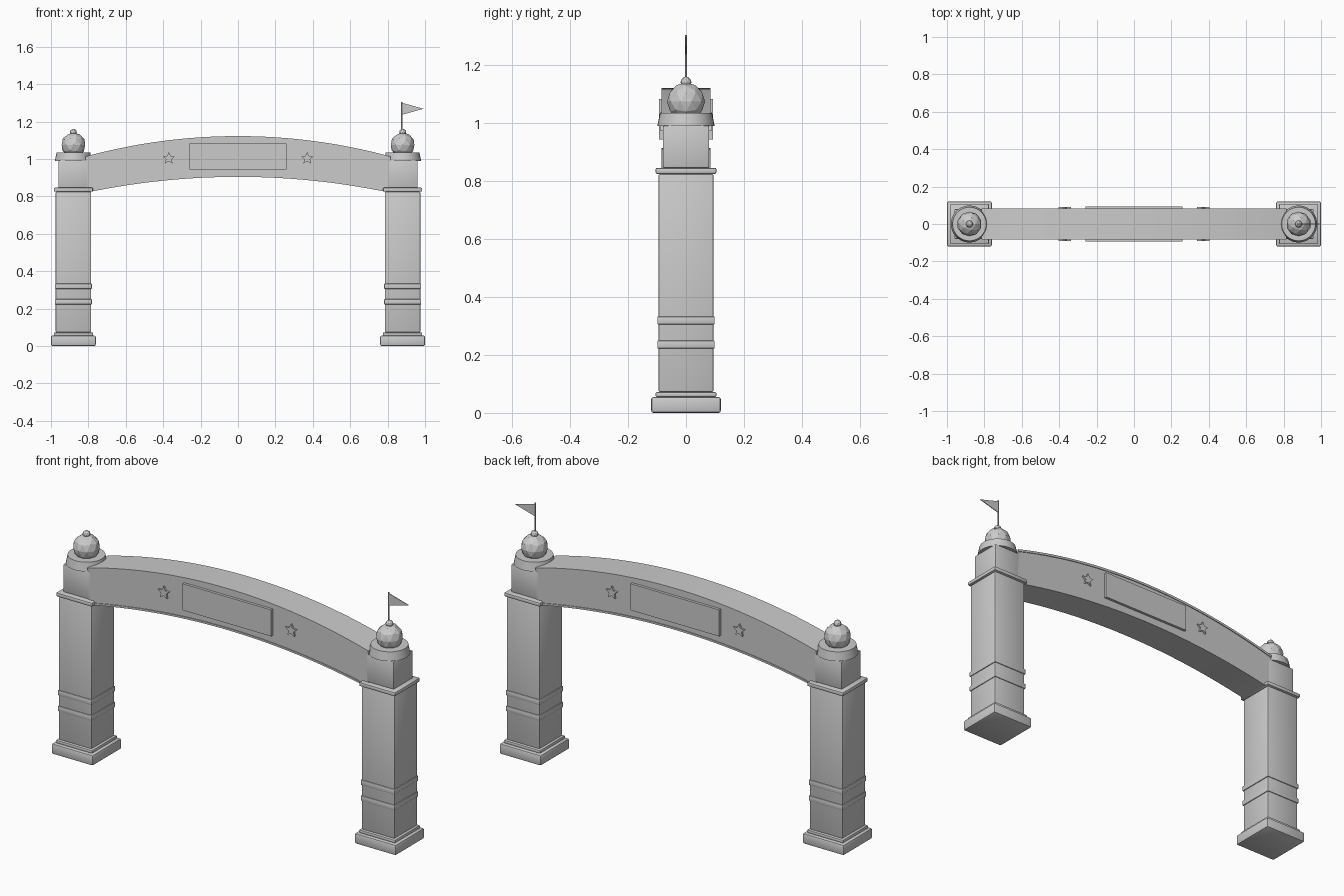
import bpy, bmesh
from math import sin, cos, pi, sqrt, radians

cube = bpy.data.objects.get("Cube")
if cube:
    bpy.data.objects.remove(cube, do_unlink=True)

stone = bpy.data.materials.new("light_grey")
stone.use_nodes = True
GREY = (0.6, 0.6, 0.6, 1)
stone.diffuse_color = GREY
stone.node_tree.nodes["Principled BSDF"].inputs["Base Color"].default_value = GREY


def finish(name, bm, smooth=False):
    bmesh.ops.recalc_face_normals(bm, faces=bm.faces)
    mesh = bpy.data.meshes.new(name)
    bm.to_mesh(mesh)
    bm.free()
    mesh.materials.append(stone)
    obj = bpy.data.objects.new(name, mesh)
    bpy.context.collection.objects.link(obj)
    if smooth:
        bpy.ops.object.select_all(action='DESELECT')
        obj.select_set(True)
        bpy.context.view_layer.objects.active = obj
        bpy.ops.object.shade_smooth_by_angle(angle=radians(30))
    return obj


def block(name, x, half, z0, z1, bevel):
    bm = bmesh.new()
    bmesh.ops.create_cube(bm, size=1)
    for v in bm.verts:
        v.co = (x + v.co.x * 2 * half, v.co.y * 2 * half, z0 + (v.co.z + 0.5) * (z1 - z0))
    bmesh.ops.bevel(bm, geom=bm.edges[:], offset=bevel, segments=2, profile=0.5, affect='EDGES')
    return finish(name, bm, True)


def drum(name, x, r0, r1, z0, z1, sides=32):
    bm = bmesh.new()
    bmesh.ops.create_cone(bm, cap_ends=True, segments=sides, radius1=r0, radius2=r1, depth=z1 - z0)
    bmesh.ops.translate(bm, verts=bm.verts, vec=(x, 0, (z0 + z1) / 2))
    return finish(name, bm, True)


def ball(name, x, z, r, detail):
    bm = bmesh.new()
    bmesh.ops.create_icosphere(bm, subdivisions=detail, radius=r)
    bmesh.ops.translate(bm, verts=bm.verts, vec=(x, 0, z))
    return finish(name, bm)


def slab(name, outline, y0, y1, smooth=False):
    """Extrude an outline of (x, z) points from y0 to y1."""
    bm = bmesh.new()
    face = bm.faces.new([bm.verts.new((x, y0, z)) for x, z in outline])
    new = bmesh.ops.extrude_face_region(bm, geom=[face])["geom"]
    bmesh.ops.translate(bm, vec=(0, y1 - y0, 0), verts=[v for v in new if isinstance(v, bmesh.types.BMVert)])
    return finish(name, bm, smooth)


def arc(crown, radius, reach, steps=40):
    xs = [reach * (2 * i / steps - 1) for i in range(steps + 1)]
    return [(x, crown - radius + sqrt(radius ** 2 - x * x)) for x in xs]


# Pillars with stacked plinth, bands, ledge and ball finial
for side, sx in (("left", 1), ("right", -1)):
    x = 0.88 * sx
    block(side + "_plinth", x, 0.12, 0, 0.055, 0.008)
    block(side + "_plinth_step", x, 0.105, 0.055, 0.072, 0.005)
    block(side + "_shaft", x, 0.095, 0.072, 0.825, 0.006)
    block(side + "_lower_band", x, 0.099, 0.222, 0.25, 0.004)
    block(side + "_upper_band", x, 0.099, 0.305, 0.333, 0.004)
    block(side + "_ledge", x, 0.105, 0.825, 0.846, 0.006)
    block(side + "_head_block", x, 0.08, 0.846, 0.992, 0.005)
    drum(side + "_drum", x, 0.099, 0.09, 0.99, 1.035)
    ball(side + "_dome_ball", x, 1.075, 0.066, 2)
    drum(side + "_finial_neck", x, 0.014, 0.012, 1.13, 1.14, 12)
    ball(side + "_finial", x, 1.142, 0.019, 2)

# Arched beam with raised trim along both edges
slab("arch_beam", arc(1.116, 3.1, 0.815) + arc(0.909, 3.94, 0.815)[::-1], -0.08, 0.08, True)
slab("arch_top_trim", arc(1.122, 3.1, 0.815) + arc(1.11, 3.1, 0.815)[::-1], -0.084, 0.084, True)
slab("arch_bottom_trim", arc(0.914, 3.94, 0.79) + arc(0.904, 3.94, 0.79)[::-1], -0.084, 0.084, True)

# Sign panels and stars on both faces
panel = [(-0.258, 0.944), (0.258, 0.944), (0.258, 1.083), (-0.258, 1.083)]
for face, sy in (("front", -1), ("back", 1)):
    slab(face + "_panel", panel, sy * 0.078, sy * 0.094)
    for side, cx in (("left", 0.37), ("right", -0.37)):
        star = []
        for i in range(10):
            r = 0.016 if i % 2 else 0.034
            star.append((cx + r * sin(i * pi / 5), 1.003 + r * cos(i * pi / 5)))
        slab(face + "_" + side + "_star", star, sy * 0.078, sy * 0.09)

# Pennant on the left pillar
drum("flag_pole", 0.876, 0.004, 0.004, 1.15, 1.305, 10)
slab("flag", [(0.876, 1.3), (0.992, 1.268), (0.876, 1.236)], -0.002, 0.002)
